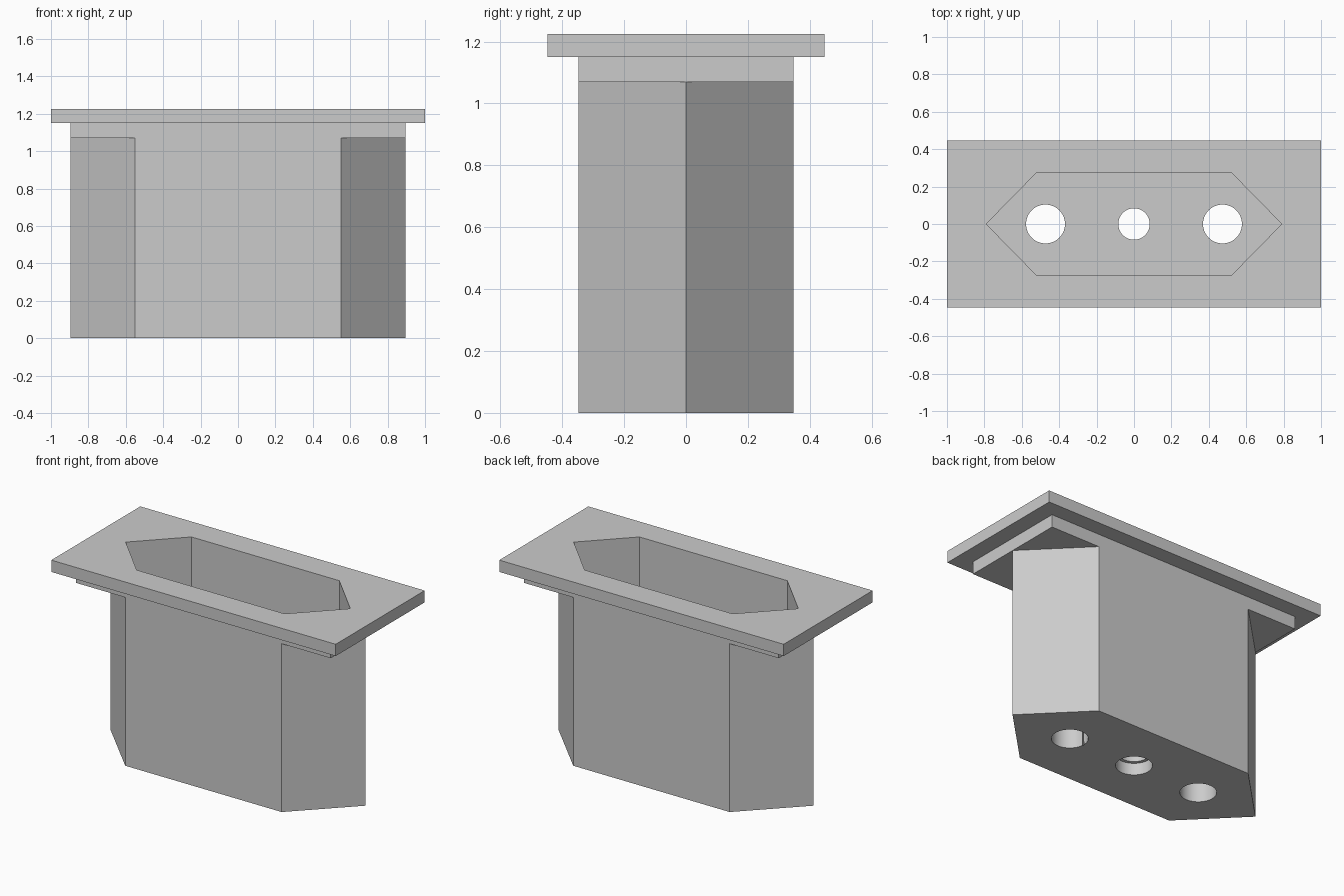
import bpy
import bmesh
import math

cube = bpy.data.objects.get("Cube")
if cube:
    bpy.data.objects.remove(cube, do_unlink=True)

grey = bpy.data.materials.new("light_grey")
grey.use_nodes = True
colour = (0.6, 0.6, 0.6, 1)
grey.diffuse_color = colour
grey.node_tree.nodes["Principled BSDF"].inputs["Base Color"].default_value = colour


def prism(name, outline, bottom, top):
    """Extrude a flat outline from bottom to top."""
    bm = bmesh.new()
    face = bm.faces.new([bm.verts.new((x, y, bottom)) for x, y in outline])
    side = bmesh.ops.extrude_face_region(bm, geom=[face])["geom"]
    verts = [v for v in side if isinstance(v, bmesh.types.BMVert)]
    bmesh.ops.translate(bm, verts=verts, vec=(0, 0, top - bottom))
    bmesh.ops.recalc_face_normals(bm, faces=bm.faces)
    mesh = bpy.data.meshes.new(name)
    bm.to_mesh(mesh)
    bm.free()
    mesh.materials.append(grey)
    obj = bpy.data.objects.new(name, mesh)
    bpy.context.collection.objects.link(obj)
    return obj


def rectangle(x, y):
    return [(-x, -y), (x, -y), (x, y), (-x, y)]


def hexagon(tip, x, y):
    return [(-tip, 0), (-x, -y), (x, -y), (tip, 0), (x, y), (-x, y)]


def circle(cx, r, n=64):
    return [(cx + r * math.cos(math.tau * i / n), r * math.sin(math.tau * i / n))
            for i in range(n)]


def combine(target, tool, operation):
    """Apply a boolean and remove the tool."""
    tool.hide_render = True
    mod = target.modifiers.new(operation.lower(), "BOOLEAN")
    mod.operation = operation
    mod.solver = "EXACT"
    mod.object = tool
    bpy.context.view_layer.objects.active = target
    bpy.ops.object.modifier_apply(modifier=mod.name)
    bpy.data.objects.remove(tool, do_unlink=True)


# Hexagonal cup with a rectangular collar and a wide flange
housing = prism("flanged_housing", hexagon(0.895, 0.55, 0.347), 0, 1.2)
combine(housing, prism("collar", rectangle(0.895, 0.347), 1.07, 1.19), "UNION")
combine(housing, prism("flange", rectangle(1, 0.447), 1.15, 1.225), "UNION")

# Hollow inside
FLOOR = 0.15
combine(housing, prism("cavity", hexagon(0.79, 0.52, 0.275), FLOOR, 1.4), "DIFFERENCE")

# Three holes through the floor, the middle one counterbored from below
for x, radius, top in ((-0.473, 0.104, 0.3), (0.473, 0.104, 0.3),
                       (0, 0.084, 0.3), (0, 0.104, 0.075)):
    combine(housing, prism("hole", circle(x, radius), -0.1, top), "DIFFERENCE")

# Smooth hole walls, crisp edges elsewhere
bpy.ops.object.select_all(action="DESELECT")
housing.select_set(True)
bpy.context.view_layer.objects.active = housing
bpy.ops.object.shade_smooth_by_angle(angle=math.radians(30))
